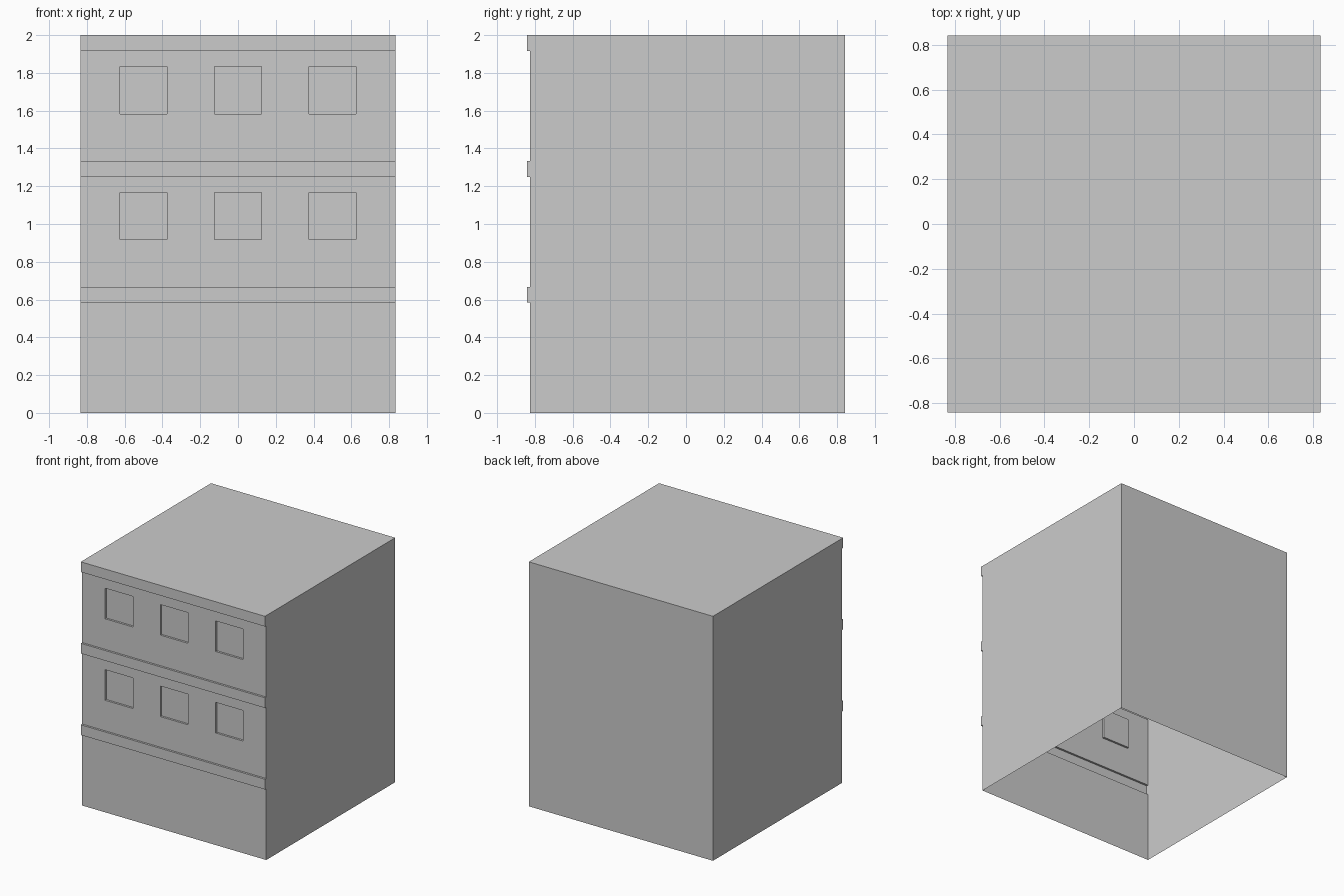
import bpy, bmesh
from mathutils import Vector

if "Cube" in bpy.data.objects:
    bpy.data.objects.remove(bpy.data.objects["Cube"])

U = 1 / 12                 # building module
W, H = 20 * U, 2.0         # wall width and height
RELIEF = 0.2 * U           # ledge projection and window recess
FRONT = -W / 2 + RELIEF / 2
WINDOW_X = [-0.5, 0.0, 0.5]
WINDOW_Z = [12.5 * U, 20.5 * U]
LEDGE_TOPS = [8 * U, 16 * U, 24 * U]
HALF = 1.5 * U


def push_faces(bm, test, dy):
    """Extrude the matching front faces along y, leaving no inner faces."""
    faces = [f for f in bm.faces if f.normal.y < -0.9 and test(f.calc_center_median())]
    out = bmesh.ops.extrude_face_region(bm, geom=faces)["geom"]
    verts = [g for g in out if isinstance(g, bmesh.types.BMVert)]
    bmesh.ops.delete(bm, geom=[f for f in faces if f.is_valid], context='FACES_ONLY')
    bmesh.ops.translate(bm, verts=verts, vec=(0, dy, 0))
    bm.normal_update()


def is_ledge(c):
    return any(t - U < c.z < t for t in LEDGE_TOPS)


def is_window(c):
    return (any(abs(c.x - x) < HALF for x in WINDOW_X)
            and any(abs(c.z - z) < HALF for z in WINDOW_Z))


# Main block
bm = bmesh.new()
bmesh.ops.create_cube(bm, size=1)
for v in bm.verts:
    v.co = Vector((v.co.x * W, v.co.y * W + RELIEF / 2, (v.co.z + 0.5) * H))
bm.normal_update()

# Hollow shell, open underneath
bmesh.ops.delete(bm, geom=[f for f in bm.faces if f.normal.z < -0.9], context='FACES')

# Cut lines for windows and ledges
cuts = [((x + s * HALF, 0, 0), (1, 0, 0)) for x in WINDOW_X for s in (-1, 1)]
cuts += [((0, 0, z + s * HALF), (0, 0, 1)) for z in WINDOW_Z for s in (-1, 1)]
cuts += [((0, 0, t - d), (0, 0, 1)) for t in LEDGE_TOPS for d in (0, U) if t - d < H - 0.01]
for co, no in cuts:
    geom = bm.verts[:] + bm.edges[:] + bm.faces[:]
    bmesh.ops.bisect_plane(bm, geom=geom, plane_co=co, plane_no=no, dist=1e-5)
bm.normal_update()

# Projecting ledges and recessed windows
push_faces(bm, is_ledge, -RELIEF)
push_faces(bm, is_window, RELIEF)
bmesh.ops.recalc_face_normals(bm, faces=bm.faces[:])

mesh = bpy.data.meshes.new("building_block")
bm.to_mesh(mesh)
bm.free()
bpy.context.collection.objects.link(bpy.data.objects.new("building_block", mesh))
